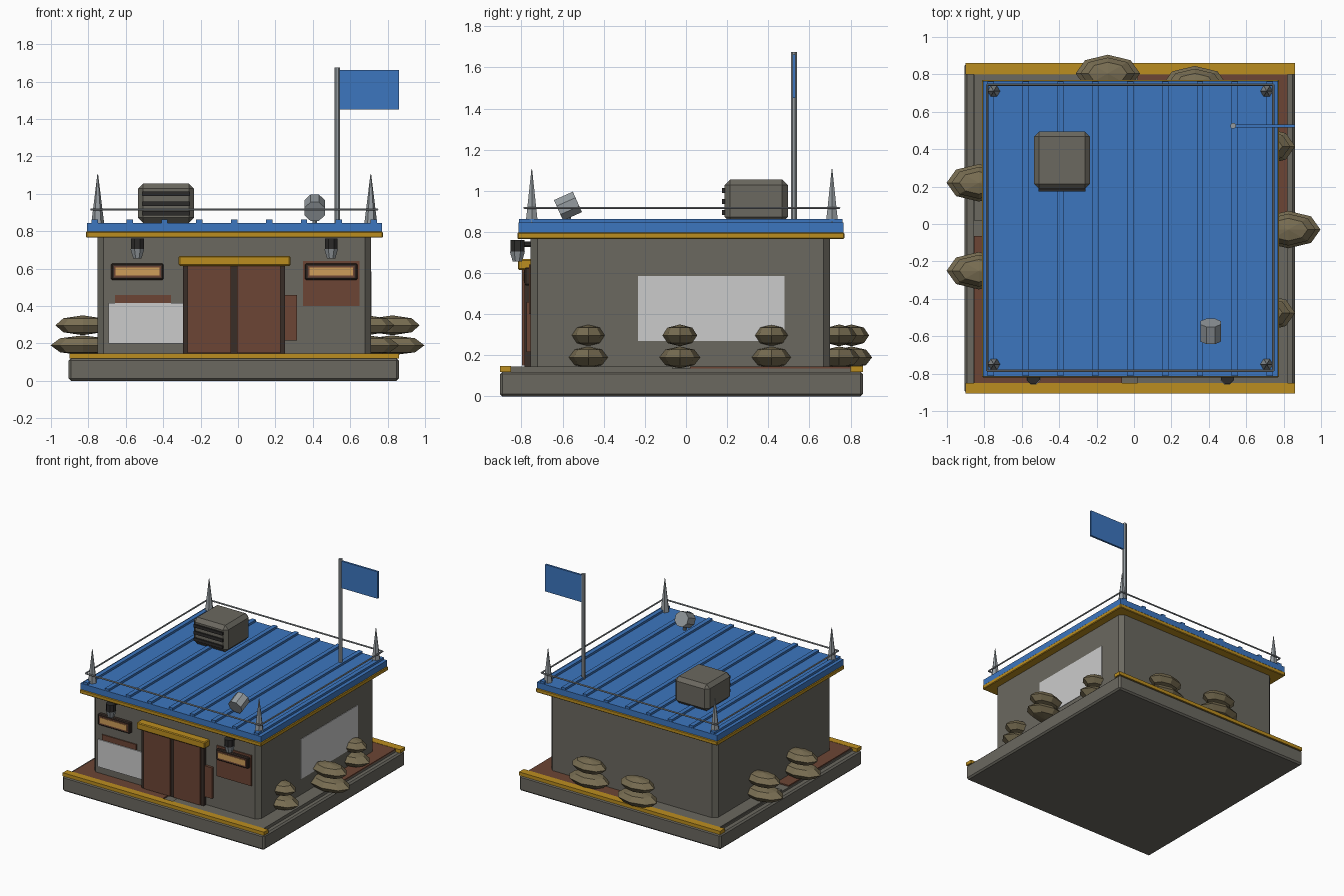
import bpy, bmesh, math
from mathutils import Matrix, Vector

cube = bpy.data.objects.get("Cube")
if cube:
    bpy.data.objects.remove(cube, do_unlink=True)


def material(name, r, g, b):
    m = bpy.data.materials.new(name)
    m.use_nodes = True
    m.diffuse_color = (r, g, b, 1)
    m.node_tree.nodes["Principled BSDF"].inputs["Base Color"].default_value = (r, g, b, 1)
    return m


GREY = material("concrete grey", .145, .138, .115)
BLUE = material("roof blue", .045, .18, .52)
YELLOW = material("trim yellow", .5, .27, .014)
BROWN = material("rust brown", .15, .06, .035)
DARK = material("dark brown", .04, .026, .02)
BLACK = material("charcoal", .025, .024, .023)
GLOW = material("window amber", .62, .34, .1)
WHITE = material("pale panel", .6, .6, .6)
METAL = material("pale metal", .3, .33, .35)
SAND = material("sandbag tan", .19, .155, .085)


def finish(name, bm, mat):
    bmesh.ops.recalc_face_normals(bm, faces=bm.faces)
    mesh = bpy.data.meshes.new(name)
    bm.to_mesh(mesh)
    bm.free()
    mesh.materials.append(mat)
    ob = bpy.data.objects.new(name, mesh)
    bpy.context.collection.objects.link(ob)
    return ob


def box(name, mat, x, y, z, bevel=0, upright=False):
    """Box from (min, max) ranges, with optional chamfer on all or only upright edges."""
    bm = bmesh.new()
    spans = (x, y, z)
    size = [b - a for a, b in spans]
    mid = Vector([(a + b) / 2 for a, b in spans])
    bmesh.ops.create_cube(bm, size=1, matrix=Matrix.Translation(mid) @ Matrix.Diagonal((*size, 1)))
    if bevel:
        edges = [e for e in bm.edges
                 if not upright or abs(e.verts[0].co.z - e.verts[1].co.z) > .001]
        bmesh.ops.bevel(bm, geom=edges, offset=bevel, segments=1, affect='EDGES')
    return finish(name, bm, mat)


def rod(name, mat, start, end, r1, r2=None, sides=8):
    """Cylinder or cone between two points."""
    a, b = Vector(start), Vector(end)
    turn = (b - a).to_track_quat('Z', 'Y').to_matrix().to_4x4()
    bm = bmesh.new()
    bmesh.ops.create_cone(bm, cap_ends=True, segments=sides, radius1=r1,
                          radius2=r1 if r2 is None else r2, depth=(b - a).length,
                          matrix=Matrix.Translation((a + b) / 2) @ turn
                          @ Matrix.Rotation(math.pi / sides, 4, 'Z'))
    return finish(name, bm, mat)


def sandbag(name, x, y, z, scale):
    bm = bmesh.new()
    shape = Matrix.Diagonal((.172 * scale, .1 * scale, .053, 1))
    bmesh.ops.create_uvsphere(bm, u_segments=8, v_segments=4, radius=1,
                              matrix=Matrix.Translation((x, y, z)) @ shape)
    return finish(name, bm, SAND)


MID = -.02  # building centre in x and y

# Base slab, floor tiles and yellow kerbs
box("base_slab", GREY, (-.905, .86), (-.905, .86), (0, .12), .012)
box("floor_slab", GREY, (-.86, .82), (-.86, .82), (.11, .135))
for i, xs in enumerate(((-.855, -.065), (.02, .82))):
    for j, ys in enumerate(((-.85, -.065), (.02, .81))):
        box(f"floor_tile_{i}{j}", BROWN if i == j else GREY, xs, ys, (.13, .145))
box("front_kerb", YELLOW, (-.9, .86), (-.905, -.85), (.12, .147))
box("back_kerb", YELLOW, (-.9, .86), (.80, .86), (.12, .147))

# Walls with chamfered corners
box("walls", GREY, (-.75, .71), (-.755, .70), (.12, .78), .032, True)

# Roof, ribs and yellow eave
box("eave_band", YELLOW, (-.813, .775), (-.82, .77), (.765, .798), .005)
box("roof_sheet", BLUE, (-.808, .77), (-.815, .765), (.798, .845))
for i in range(9):
    x = MID + (i - 4) * .1863
    box(f"roof_rib_{i}", BLUE, (x - .017, x + .017), (-.812, .762), (.84, .862))

# Double door with frame and canopy
box("door_frame", DARK, (-.295, .25), (-.785, -.75), (.145, .63))
for side in (-1, 1):
    c = MID - .002 + side * .132
    box(f"door_leaf_{side}", BROWN, (c - .116, c + .116), (-.798, -.77), (.15, .615))
box("door_canopy", YELLOW, (-.317, .28), (-.818, -.75), (.615, .668), .006)

# Framed windows and lamps, mirrored about the door
for side, label in ((-1, "right"), (1, "left")):
    c = MID + side * .518
    box(label + "_window_frame", DARK, (c - .14, c + .14), (-.785, -.75), (.54, .627), .006)
    box(label + "_window_sill", BROWN, (c - .125, c + .125), (-.788, -.76), (.552, .615))
    box(label + "_window_pane", GLOW, (c - .117, c + .117), (-.791, -.76), (.562, .605))
    rod(label + "_lamp_arm", BLACK, (c, -.82, .74), (c, -.75, .74), .015)
    rod(label + "_lamp_cap", BLACK, (c, -.82, .70), (c, -.82, .76), .037)
    rod(label + "_lamp_glass", METAL, (c, -.82, .655), (c, -.82, .705), .024, .04)

# Wall patches and pale panels
box("rust_patch_left", BROWN, (.347, .65), (-.763, -.75), (.40, .642))
box("rust_patch_right", BROWN, (-.658, -.357), (-.763, -.75), (.215, .46))
box("rust_patch_door", BROWN, (.02, .315), (-.775, -.75), (.215, .46))
box("front_panel", WHITE, (-.692, -.294), (-.77, -.762), (.20, .417))
box("side_panel", WHITE, (.705, .714), (-.233, .48), (.27, .585))

# Roof cooling unit with louvres
box("cooling_unit", GREY, (-.535, -.235), (.187, .495), (.845, 1.055), .028)
for i in range(3):
    z = .895 + i * .053
    box(f"cooling_louvre_{i}", BLACK, (-.51, -.26), (.175, .20), (z - .012, z + .012))

# Tilted roof floodlight
rod("floodlight", METAL, (.41, -.62, .905), (.41, -.528, .946), .059)
rod("floodlight_stem", METAL, (.41, -.57, .84), (.41, -.57, .91), .012)

# Flag and pole
rod("flag_pole", METAL, (.53, .525, .84), (.53, .525, 1.675), .016)
box("flag", BLUE, (.54, .86), (.517, .533), (1.45, 1.663))

# Corner spikes and wires
W, S = .765, .73
for sx in (-1, 1):
    for sy in (-1, 1):
        rod(f"spike_{sx}_{sy}", METAL, (MID + sx * S, MID + sy * S, .845),
            (MID + sx * S, MID + sy * S, 1.105), .034, .002, 6)
for s in (-1, 1):
    rod(f"wire_across_{s}", METAL, (MID - W, MID + s * W, .917), (MID + W, MID + s * W, .917), .006, sides=6)
    rod(f"wire_along_{s}", METAL, (MID + s * W, MID - W, .917), (MID + s * W, MID + W, .917), .006, sides=6)

# Stacked sandbags around the walls
stacks = [(.825, -.03), (.69, -.475), (.69, .415), (-.83, .22), (-.83, -.25),
          (-.14, .805), (.325, .745)]
for i, (x, y) in enumerate(stacks):
    sandbag(f"sandbag_low_{i}", x, y, .19, 1)
    sandbag(f"sandbag_top_{i}", x, y, .297, .85)
